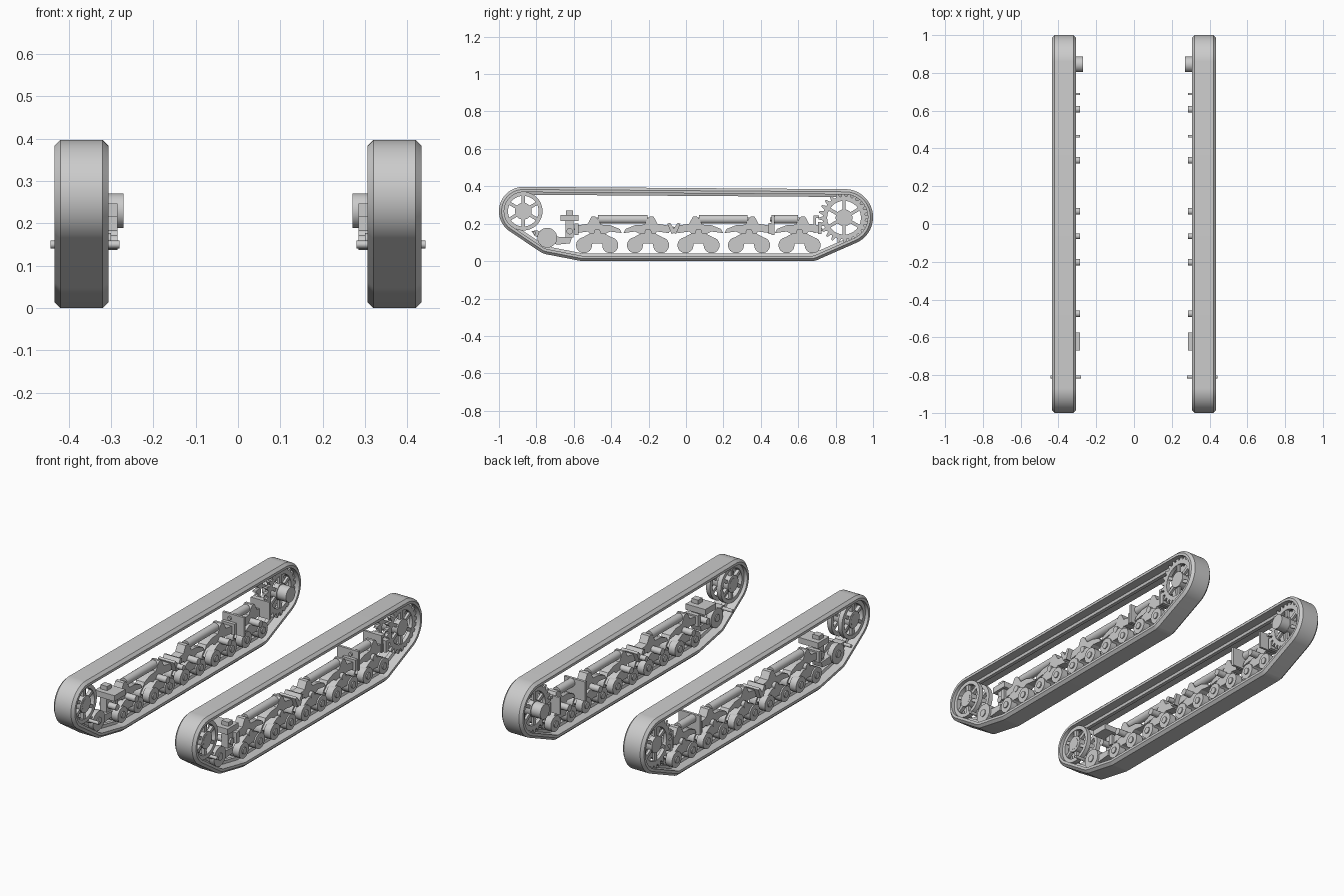
import bpy, bmesh, math
from math import sin, cos, pi, radians

cube = bpy.data.objects.get("Cube")
if cube:
    bpy.data.objects.remove(cube, do_unlink=True)

grey = bpy.data.materials.new("plain_grey")
grey.use_nodes = True
GREY = (0.6, 0.6, 0.6, 1)
grey.diffuse_color = GREY
grey.node_tree.nodes["Principled BSDF"].inputs["Base Color"].default_value = GREY

MID = 0.37  # centre line of one track


def prism(pts, x0, x1):
    """Side outline (y, z) extruded across the track."""
    def build(bm):
        a = [bm.verts.new((x0, y, z)) for y, z in pts]
        b = [bm.verts.new((x1, y, z)) for y, z in pts]
        bm.faces.new(a)
        bm.faces.new(b[::-1])
        for i in range(len(pts)):
            bm.faces.new((a[i - 1], a[i], b[i], b[i - 1]))
    return build


def loft(loops):
    """Closed ring surface through matching loops of points."""
    def build(bm):
        rows = [[bm.verts.new(p) for p in loop] for loop in loops]
        for k in range(len(rows)):
            a, b = rows[k - 1], rows[k]
            for i in range(len(a)):
                bm.faces.new((a[i - 1], a[i], b[i], b[i - 1]))
    return build


def circle(y, z, r, n=32):
    return [(y + r * cos(2 * pi * i / n), z + r * sin(2 * pi * i / n)) for i in range(n)]


def cyl(y, z, r, x0, x1, n=32):
    return prism(circle(y, z, r, n), x0, x1)


def box(y0, y1, z0, z1, x0, x1):
    return prism([(y0, z0), (y1, z0), (y1, z1), (y0, z1)], x0, x1)


def rod(y0, y1, z, r, x=MID, n=24):
    """Round bar lying along the track."""
    def build(bm):
        rows = [[bm.verts.new((x + px, y, z + pz)) for px, pz in circle(0, 0, r, n)]
                for y in (y0, y1)]
        bm.faces.new(rows[0])
        bm.faces.new(rows[1][::-1])
        for i in range(n):
            bm.faces.new((rows[0][i - 1], rows[0][i], rows[1][i], rows[1][i - 1]))
    return build


def part(name, solids):
    """Join solids in one object and mirror it to the other track."""
    bm = bmesh.new()
    for s in solids:
        s(bm)
    bmesh.ops.recalc_face_normals(bm, faces=bm.faces)
    me = bpy.data.meshes.new(name)
    bm.to_mesh(me)
    bm.free()
    me.materials.append(grey)
    ob = bpy.data.objects.new(name, me)
    bpy.context.collection.objects.link(ob)
    bpy.ops.object.select_all(action="DESELECT")
    ob.select_set(True)
    bpy.context.view_layer.objects.active = ob
    bpy.ops.object.shade_smooth_by_angle(angle=radians(30))
    ob.modifiers.new("mirror", "MIRROR").use_mirror_merge = False


# Track belt: outline wrapped round five circles (y, z, radius)
WRAP = [(-0.87, 0.267, 0.13), (-0.73, 0.125, 0.09), (-0.55, 0.085, 0.085),
        (0.67, 0.085, 0.085), (0.85, 0.235, 0.15)]


def belt_loop(x, inset, n=96):
    loop = []
    for i in range(n):
        u, v = cos(2 * pi * i / n), sin(2 * pi * i / n)
        y, z, r = max(WRAP, key=lambda c: c[0] * u + c[1] * v + c[2])
        loop.append((x, y + (r - inset) * u, z + (r - inset) * v))
    return loop


half = [(0.05, 0), (0.064, 0.014), (0.064, 0.028), (0.014, 0.028), (0.01, 0.042)]
section = [(MID + x, t) for x, t in half] + [(MID - x, t) for x, t in half[::-1]]
part("track_belt", [loft([belt_loop(x, t) for x, t in section])])


def spoked(y, z, rim, inner, hub, x0, x1, teeth=0, spokes=6):
    """Open wheel with a rim, spokes, hub and optional teeth."""
    n = teeth * 4 if teeth else 48
    outer = []
    for i in range(n):
        r = rim + (0.022 if teeth and i % 4 in (0, 1) else 0)
        a = 2 * pi * i / n
        outer.append((y + r * cos(a), z + r * sin(a)))
    inn = circle(y, z, inner, n)
    loops = [[(x, *p) for p in pts] for x, pts in
             ((x0, outer), (x1, outer), (x1, inn), (x0, inn))]
    solids = [loft(loops), cyl(y, z, hub, x0 - 0.004, x1 + 0.004)]
    for k in range(spokes):
        a = 2 * pi * (k + 0.5) / spokes
        c, s, w = cos(a), sin(a), 0.009
        corners = [(hub * 0.8, -w), (inner + 0.008, -w), (inner + 0.008, w), (hub * 0.8, w)]
        solids.append(prism([(y + p * c - q * s, z + p * s + q * c) for p, q in corners],
                            x0 + 0.003, x1 - 0.003))
    return solids


# Front idler: twin spoked discs on an axle
part("front_idler", spoked(-0.87, 0.267, 0.103, 0.082, 0.045, 0.325, 0.35)
     + spoked(-0.87, 0.267, 0.103, 0.082, 0.045, 0.39, 0.415)
     + [cyl(-0.87, 0.267, 0.03, 0.32, 0.42)])

# Rear drive sprocket: twin toothed discs with a drive shaft on the inside
part("drive_sprocket", spoked(0.845, 0.232, 0.114, 0.09, 0.045, 0.33, 0.35, 24)
     + spoked(0.845, 0.232, 0.114, 0.09, 0.045, 0.39, 0.41, 24)
     + [cyl(0.845, 0.23, 0.041, 0.27, 0.4)])

# Bogies: two rollers, an arched beam and a pivot pin each
BOGIES = [(-0.475, -1), (-0.203, 1), (0.067, -1), (0.337, 1), (0.607, 1)]
beam_half = [(0.035, 0.15), (0.075, 0.128), (0.105, 0.095), (0.08, 0.06), (0.04, 0.082), (0.02, 0.095)]
beam = beam_half + [(-y, z) for y, z in beam_half[::-1]]
rollers, beams, pins, arms = [], [], [], []
arm_half = [(-0.132, 0.15), (-0.12, 0.172), (-0.07, 0.192), (-0.02, 0.195), (0.0, 0.23),
            (0.012, 0.24), (0.03, 0.238), (0.05, 0.2), (0.11, 0.19), (0.125, 0.17),
            (0.11, 0.15), (0.05, 0.158), (0.03, 0.14), (-0.03, 0.14), (-0.07, 0.158)]
for c, d in BOGIES:
    for s in (-1, 1):
        rollers.append(cyl(c + s * 0.07, 0.085, 0.0425, 0.322, 0.362))
        rollers.append(cyl(c + s * 0.07, 0.085, 0.0425, 0.378, 0.418))
        rollers.append(cyl(c + s * 0.07, 0.085, 0.018, 0.316, 0.424, 16))
    beams.append(prism([(c + y, z) for y, z in beam], 0.33, 0.41))
    pins.append(cyl(c, 0.155, 0.018, 0.285, 0.412, 20))
    arms.append(prism([(c + d * y, z) for y, z in arm_half], 0.345, 0.395))
part("bogie_rollers", rollers)
part("bogie_beams", beams)
part("bogie_pins", pins)
part("swing_arms", arms)

# Spring cylinders with thinner rods to the arm eyes
springs = []
for y0, y1 in ((-0.47, -0.207), (0.07, 0.33), (0.468, 0.6)):
    springs += [rod(y0, y1, 0.223, 0.023), rod(y0 - 0.02, y1 + 0.03, 0.223, 0.01)]
part("spring_cylinders", springs)

# Hull brackets holding the arm ends
brackets = [box(0.458, 0.472, 0.14, 0.247, 0.285, 0.415),
            box(0.44, 0.46, 0.145, 0.205, 0.33, 0.41),
            box(0.682, 0.694, 0.15, 0.245, 0.285, 0.4),
            box(0.688, 0.71, 0.23, 0.245, 0.33, 0.4),
            box(0.705, 0.725, 0.145, 0.21, 0.33, 0.41),
            box(-0.597, -0.574, 0.14, 0.2, 0.33, 0.41),
            cyl(-0.065, 0.17, 0.014, 0.285, 0.41, 16)]
for d in (-1, 1):
    brackets.append(prism([(-0.065 + d * y, z) for y, z in
                           ((0.0, 0.15), (0.012, 0.145), (0.035, 0.2), (0.02, 0.205), (0.0, 0.175))],
                          0.32, 0.42))
part("arm_brackets", brackets)

# Track tensioner: upright post with a cross head and knob
part("tensioner_post", [box(-0.645, -0.602, 0.125, 0.215, 0.35, 0.39),
                        box(-0.67, -0.575, 0.215, 0.247, 0.285, 0.405),
                        cyl(-0.622, 0.16, 0.017, 0.3, 0.4, 16),
                        box(-0.642, -0.605, 0.247, 0.27, 0.35, 0.39)])

# Tensioner arm, small return wheel and crank axle
part("tensioner_arm", [prism([(-0.825, 0.16), (-0.81, 0.135), (-0.69, 0.088), (-0.62, 0.095),
                              (-0.61, 0.125), (-0.68, 0.13), (-0.8, 0.165)], 0.34, 0.40),
                       cyl(-0.81, 0.15, 0.009, 0.28, 0.443, 16)])
part("return_wheel", [cyl(-0.742, 0.125, 0.053, 0.33, 0.36), cyl(-0.742, 0.125, 0.053, 0.38, 0.41),
                      cyl(-0.742, 0.125, 0.02, 0.325, 0.415, 16)])
